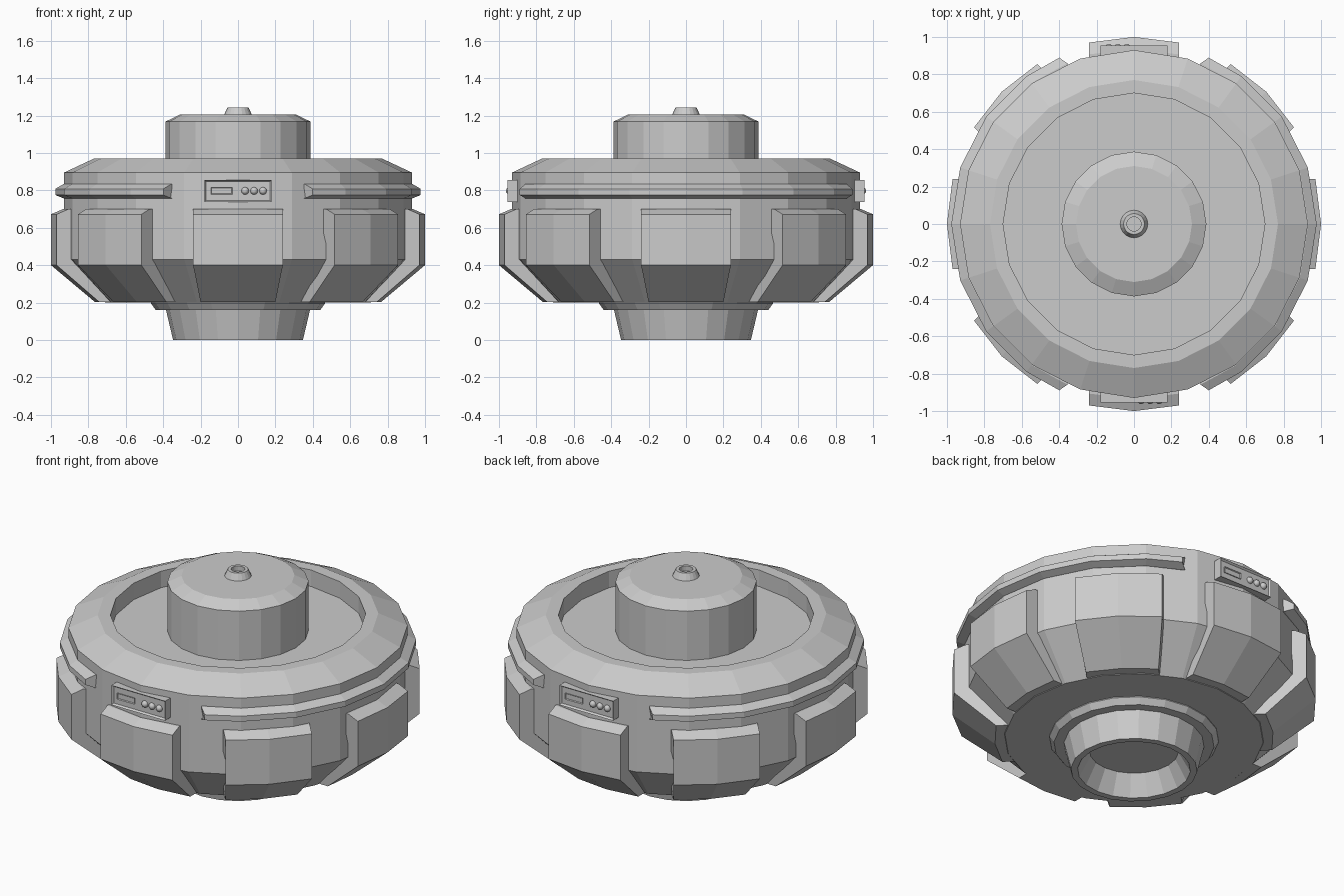
import bpy, bmesh, math
from mathutils import Matrix, Vector

if "Cube" in bpy.data.objects:
    bpy.data.objects.remove(bpy.data.objects["Cube"])

grey = bpy.data.materials.new("grey_metal")
grey.diffuse_color = (0.6, 0.6, 0.6, 1)
grey.use_nodes = True
grey.node_tree.nodes["Principled BSDF"].inputs["Base Color"].default_value = grey.diffuse_color
SIDES = 20


def finish(name, bm, rot=0.0):
    bmesh.ops.remove_doubles(bm, verts=bm.verts, dist=1e-5)
    bmesh.ops.recalc_face_normals(bm, faces=bm.faces)
    bm.transform(Matrix.Rotation(rot, 4, 'Z'))
    me = bpy.data.meshes.new(name)
    bm.to_mesh(me)
    bm.free()
    me.materials.append(grey)
    ob = bpy.data.objects.new(name, me)
    bpy.context.collection.objects.link(ob)
    return ob


def lathe(name, profile, sides=SIDES):
    """Closed turned part from (radius, z) points that start and end on the axis."""
    bm = bmesh.new()
    vs = [bm.verts.new((r, 0, z)) for r, z in profile]
    edges = [bm.edges.new(p) for p in zip(vs, vs[1:])]
    bmesh.ops.spin(bm, geom=vs + edges, axis=(0, 0, 1), cent=(0, 0, 0),
                   angle=2 * math.pi, steps=sides, use_merge=True)
    return finish(name, bm)


def loft(name, sections, rot=0.0):
    """Skin a row of closed sections and cap both ends."""
    bm = bmesh.new()
    rows = [[bm.verts.new(p) for p in s] for s in sections]
    n = len(rows[0])
    for a, b in zip(rows, rows[1:]):
        for i in range(n):
            j = (i + 1) % n
            bm.faces.new((a[i], a[j], b[j], b[i]))
    bm.faces.new(rows[0])
    bm.faces.new(rows[-1])
    return finish(name, bm, rot)


# Main drum with recessed top
lathe("body", [(0, .2), (.71, .2), (.93, .43), (.93, .895), (.77, .97),
               (.70, .97), (.70, .87), (0, .87)])
# Central tower and its hollow cap
lathe("tower", [(0, .86), (.387, .86), (.387, 1.168), (.31, 1.205), (0, 1.205)])
lathe("tower_nozzle", [(0, 1.2), (.076, 1.2), (.056, 1.244), (.038, 1.244),
                       (.038, 1.215), (0, 1.215)])
# Collar and hollow foot underneath
lathe("foot_collar", [(0, .21), (.465, .21), (.465, .195), (.44, .16), (0, .16)])
lathe("foot", [(0, .17), (.385, .17), (.385, .16), (.347, 0), (.31, 0),
               (.245, .12), (0, .12)])

# Eight armour plates around the drum
for k in range(8):
    secs = []
    for s in (-1, 0, 1):
        f = .97 if s else 1.0
        prof = [(.80, .70, .24), (.935, .70, .24), (1.0, .672, .24), (1.0, .40, .24),
                (.765, .203, .2), (.64, .203, .2), (.80, .43, .24)]
        secs.append([(r * f, s * w, z) for r, z, w in prof])
    loft(f"armour_plate_{k + 1}", secs, k * math.pi / 4)

# Two bumper rails with bevelled ends
for side, rot in (("right", 0), ("left", math.pi)):
    secs = []
    angles = [-67.5] + [18 * i for i in range(-3, 4)] + [67.5]
    for a in angles:
        end = abs(a) > 60
        out = math.radians(a * (65.8 / 67.5) if end else a)
        inn = math.radians(a)
        k = math.cos(math.radians(4)) if end else 1
        secs.append([(r * k * math.cos(t), r * k * math.sin(t), z) for r, t, z in
                     ((.90, inn, .834), (.932, inn, .834), (.977, out, .808),
                      (.977, out, .775), (.932, inn, .757), (.90, inn, .757))])
    loft(f"bumper_rail_{side}", secs, rot)

# Control boxes on the front and back
for side, rot in (("front", 0), ("back", math.pi)):
    bm = bmesh.new()
    bmesh.ops.create_cube(bm, size=1, matrix=Matrix.Translation((0, -.905, .797))
                          @ Matrix.Diagonal((.36, .10, .118, 1)))
    face = min(bm.faces, key=lambda f: f.calc_center_median().y)
    bmesh.ops.inset_region(bm, faces=[face], thickness=.012)
    bmesh.ops.translate(bm, verts=face.verts, vec=(0, .012, 0))
    finish(f"control_box_{side}", bm, rot)

    # Display frame with a sunken screen
    bm = bmesh.new()
    bmesh.ops.create_cube(bm, size=1, matrix=Matrix.Translation((-.088, -.942, .797))
                          @ Matrix.Diagonal((.115, .012, .036, 1)))
    face = min(bm.faces, key=lambda f: f.calc_center_median().y)
    bmesh.ops.inset_region(bm, faces=[face], thickness=.005)
    bmesh.ops.translate(bm, verts=face.verts, vec=(0, .005, 0))
    finish(f"display_{side}", bm, rot)

    # Three round buttons
    for i in range(3):
        bm = bmesh.new()
        bmesh.ops.create_uvsphere(bm, u_segments=12, v_segments=8, radius=.02,
                                  matrix=Matrix.Translation((.038 + .048 * i, -.943, .797)))
        finish(f"button_{side}_{i + 1}", bm, rot).data.shade_smooth()
